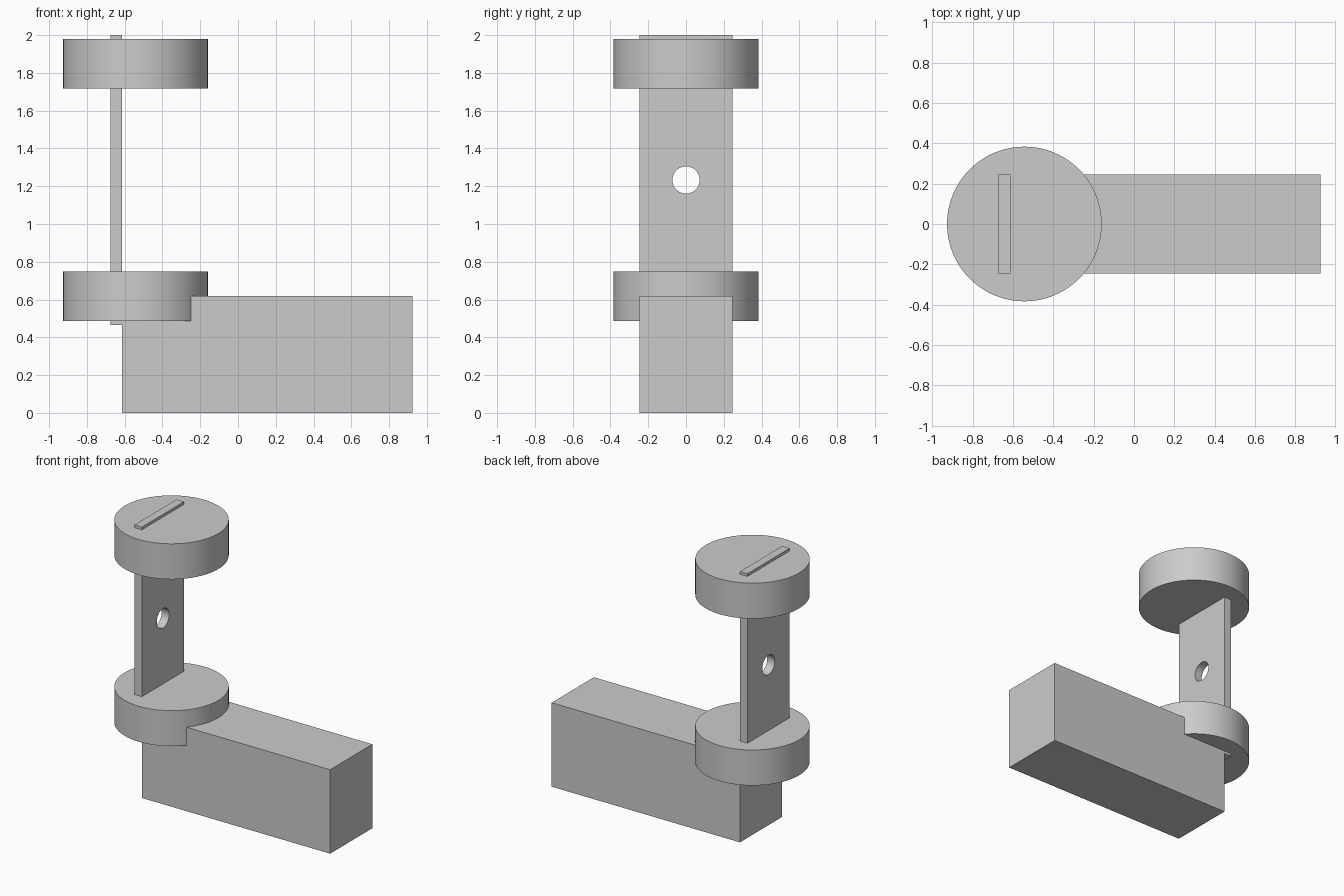
import bpy
import math

default = bpy.data.objects.get("Cube")
if default:
    bpy.data.objects.remove(default, do_unlink=True)

# Single plain grey
grey = bpy.data.materials.new("plain_grey")
grey.use_nodes = True
colour = (0.6, 0.6, 0.6, 1)
grey.diffuse_color = colour
grey.node_tree.nodes["Principled BSDF"].inputs["Base Color"].default_value = colour


def finish(name):
    obj = bpy.context.object
    obj.name = obj.data.name = name
    obj.data.materials.append(grey)
    bpy.ops.object.transform_apply(location=False, rotation=True, scale=True)
    return obj


def box(name, low, high):
    bpy.ops.mesh.primitive_cube_add(size=1, location=[(a + b) / 2 for a, b in zip(low, high)])
    bpy.context.object.scale = [b - a for a, b in zip(low, high)]
    return finish(name)


def disc(name, bottom, top):
    bpy.ops.mesh.primitive_cylinder_add(vertices=96, radius=0.383, depth=top - bottom,
                                        location=(-0.543, 0, (bottom + top) / 2))
    obj = finish(name)
    bpy.ops.object.shade_smooth_by_angle(angle=math.radians(30))
    return obj


HALF = 0.246      # half width shared by block and plate
JOINT = -0.613    # plane where plate meets block

# Base block and the two discs
box("base_block", (JOINT, -HALF, 0), (0.925, HALF, 0.62))
disc("lower_disc", 0.486, 0.748)
disc("upper_disc", 1.718, 1.98)

# Upright plate running through both discs
plate = box("upright_plate", (-0.674, -HALF, 0.466), (JOINT, HALF, 2))

# Round hole through the plate
bpy.ops.mesh.primitive_cylinder_add(vertices=64, radius=0.072, depth=0.3,
                                    location=(-0.644, 0, 1.233), rotation=(0, math.pi / 2, 0))
cutter = finish("hole_cutter")
cutter.hide_render = True
cut = plate.modifiers.new("hole", 'BOOLEAN')
cut.operation = 'DIFFERENCE'
cut.solver = 'EXACT'
cut.object = cutter
bpy.ops.object.select_all(action='DESELECT')
plate.select_set(True)
bpy.context.view_layer.objects.active = plate
bpy.ops.object.modifier_apply(modifier=cut.name)
bpy.data.objects.remove(cutter, do_unlink=True)
bpy.ops.object.shade_smooth_by_angle(angle=math.radians(30))
